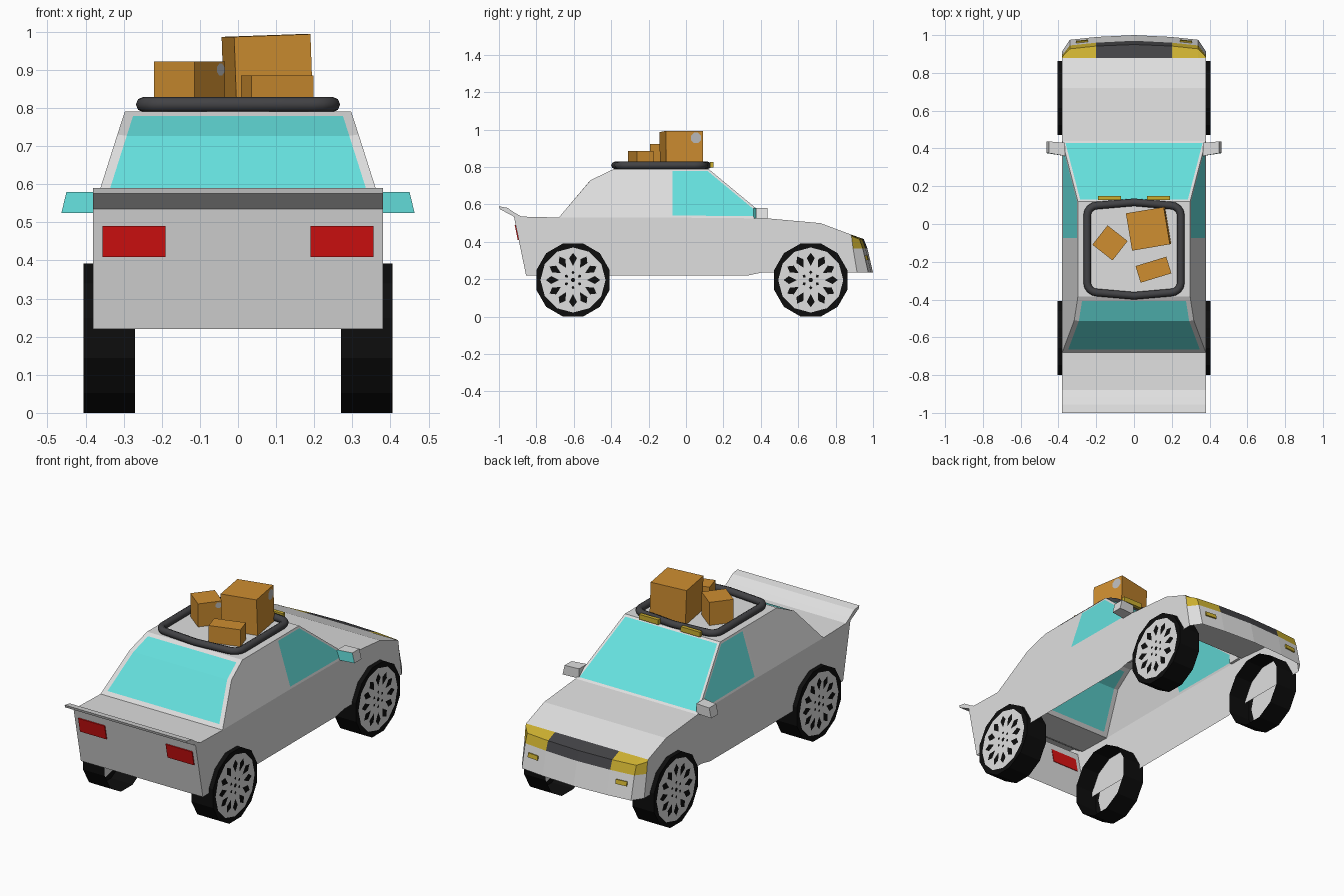
import bpy, bmesh, math
from mathutils import Matrix, Vector

if "Cube" in bpy.data.objects:
    bpy.data.objects.remove(bpy.data.objects["Cube"])

def mat(name, r, g, b):
    m = bpy.data.materials.new(name)
    m.diffuse_color = (r, g, b, 1)
    m.use_nodes = True
    m.node_tree.nodes["Principled BSDF"].inputs["Base Color"].default_value = m.diffuse_color
    return m

BODY = mat("light_grey_paint", .74, .74, .74)
GLASS = mat("cyan_glass", .13, .75, .73)
DARK = mat("dark_grey", .055, .055, .06)
BLACK = mat("black_rubber", .004, .004, .004)
YELLOW = mat("yellow_lamp", .60, .43, .03)
RED = mat("red_lamp", .72, .006, .006)
CARD = mat("cardboard", .62, .27, .03)
LABEL = mat("grey_label", .5, .5, .5)

def finish(name, bm, mats, recalc=True):
    bmesh.ops.remove_doubles(bm, verts=bm.verts, dist=1e-5)
    if recalc:
        bmesh.ops.recalc_face_normals(bm, faces=bm.faces)
    me = bpy.data.meshes.new(name)
    bm.to_mesh(me)
    bm.free()
    for m in mats:
        me.materials.append(m)
    ob = bpy.data.objects.new(name, me)
    bpy.context.collection.objects.link(ob)
    return ob

def face(bm, pts, m=0):
    f = bm.faces.new([bm.verts.new(p) for p in pts])
    f.material_index = m
    return f

def both(bm, pts, m=0):
    return [face(bm, pts, m), face(bm, [(-x, y, z) for x, y, z in reversed(pts)], m)]

def box(name, size, loc, m, rot=(0, 0, 0)):
    bm = bmesh.new()
    bmesh.ops.create_cube(bm, size=1)
    bmesh.ops.scale(bm, vec=size, verts=bm.verts)
    ob = finish(name, bm, [m])
    ob.location, ob.rotation_euler = loc, rot
    return ob

# ---- body shell (open underneath), profile points are (x, y, z)
W = .38
tail = [(W, -.855, .22), (W, -.92, .535), (W, -.995, .575), (W, -1, .59),
        (W, -.955, .582), (W, -.915, .555), (W, -.88, .535), (W, -.68, .53)]
D, C, Q, B = (.3165, -.51, .73), (.297, -.385, .79), (.297, -.085, .79), (.297, .12, .79)
A, P, E = (W, .44, .525), (W, -.085, .53), tail[-1]
front = [A, (W, .72, .50), (W, .88, .44)]
chain = tail + [D, C, Q, B] + front
bm = bmesh.new()
spans = []
for a, b in zip(chain, chain[1:]):
    spans.append(face(bm, [a, b, (-b[0], b[1], b[2]), (-a[0], a[1], a[2])]))
# lower sides, spoiler ends, rear pillars, side windows
both(bm, [tail[0], tail[1], tail[6], E, P] + front +
     [(W, .885, .43), (W, .893, .365), (W, .915, .235), (W, .40, .235), (W, .33, .22), (W, -.33, .22)])
both(bm, tail[1:7])
both(bm, [E, P, Q, C, D])
side_win = both(bm, [P, A, B, Q])

# nose: rows from bonnet edge to bumper bottom, columns outward
xs = [0, .2, .34, W]
rows = [[(x, .88, .44) for x in xs],
        [(0, .95, .415), (.2, .942, .415), (.34, .927, .415), (W, .885, .43)],
        [(0, .97, .365), (.2, .96, .365), (.34, .945, .365), (W, .893, .365)],
        [(0, 1, .235), (.2, .99, .235), (.34, .975, .235), (W, .915, .235)]]
for r in range(3):
    for c in range(3):
        m = 0 if r == 2 else (2 if c == 0 else 3)
        both(bm, [rows[r][c], rows[r][c + 1], rows[r + 1][c + 1], rows[r + 1][c]], m)
bmesh.ops.remove_doubles(bm, verts=bm.verts, dist=1e-5)

# glass: inset the window faces
n = len(tail)
rear_win = [spans[n - 1], spans[n]]
windscreen = [spans[n + 3]]
for group, t in ((rear_win, .025), (windscreen, .014), (side_win, .012)):
    bmesh.ops.inset_region(bm, faces=group, thickness=t, use_even_offset=True, use_boundary=True)
    for f in group:
        f.material_index = 1
finish("car_body", bm, [BODY, GLASS, DARK, YELLOW])

# ---- lamps
for s, side in ((1, "right"), (-1, "left")):
    box(f"tail_lamp_{side}", (.165, .008, .083), (s * .2725, -.9035, .45), RED, (.2035, 0, 0))
    box(f"fog_lamp_{side}", (.065, .012, .024), (s * .275, .965, .315), YELLOW, (.2, 0, -s * .1))
    box(f"rack_lamp_{side}", (.12, .02, .028), (s * .13, .137, .812), YELLOW)

    # door mirror, with glass on the rearward face
    bm = bmesh.new()
    lo = [(.365, .36, .525), (.463, .375, .525), (.463, .437, .525), (.365, .43, .525)]
    hi = [(.365, .36, .58), (.450, .375, .58), (.450, .437, .58), (.365, .43, .58)]
    lo, hi = [[(s * x, y, z) for x, y, z in q] for q in (lo, hi)]
    face(bm, lo)
    face(bm, hi)
    for i in range(4):
        j = (i + 1) % 4
        face(bm, [lo[i], lo[j], hi[j], hi[i]], 1 if i == 0 else 0)
    finish(f"door_mirror_{side}", bm, [BODY, GLASS])

# ---- wheels: open tube tyre, rim disc, dark diamond cut-outs
def ring(r, x, phase, k=12):
    return [(x, r * math.cos(math.tau * (i + phase) / k), r * math.sin(math.tau * (i + phase) / k))
            for i in range(k)]

def wheel(name, s, y):
    bm = bmesh.new()
    outer, inner, rim = ring(.203, .405, .5), ring(.203, .27, .5), ring(.174, .405, 0)
    for i in range(12):
        j = (i + 1) % 12
        face(bm, [outer[i], outer[j], inner[j], inner[i]], 0)
        face(bm, [outer[i], rim[j], outer[j]], 0)
        face(bm, [rim[i], rim[j], outer[i]], 0)
    face(bm, rim, 1)
    for i in range(12):
        rot = Matrix.Rotation(math.tau * i / 12, 3, 'X')
        for r0, r1, w in ((.075, .145, .021), (.03, .05, .009)):
            if r0 < .05 and i % 2:
                continue
            mid = r0 + (r1 - r0) * .6
            face(bm, [rot @ Vector((.4065, a, b)) for a, b in ((0, r0), (w, mid), (0, r1), (-w, mid))], 0)
    face(bm, ring(.012, .4065, 0, 6), 0)
    if s < 0:
        bmesh.ops.scale(bm, vec=(-1, 1, 1), verts=bm.verts)
    for f in bm.faces:
        f.normal_update()
        flat = abs(f.normal.x) > .5
        c = f.calc_center_median()
        out = f.normal.x * s if flat else f.normal.dot(Vector((0, c.y, c.z)))
        if out < 0:
            f.normal_flip()
    finish(name, bm, [BLACK, BODY], False).location = (0, y, .196)

for s, side in ((1, "right"), (-1, "left")):
    wheel(f"rear_wheel_{side}", s, -.604)
    wheel(f"front_wheel_{side}", s, .667)

# ---- roof rack: closed tube with rounded corners and bowed ends
pts = []
for q, (cx, cy) in enumerate(((.195, .045), (-.195, .045), (-.195, -.31), (.195, -.31))):
    for k in range(5):
        a = math.pi / 2 * (q + k / 4)
        pts.append((cx + .053 * math.cos(a), cy + .053 * math.sin(a)))
    if q == 0:
        pts.append((0, .115))
    if q == 2:
        pts.append((0, -.38))
cu = bpy.data.curves.new("roof_rack", 'CURVE')
cu.dimensions = '3D'
cu.bevel_depth, cu.bevel_resolution = .02, 2
sp = cu.splines.new('POLY')
sp.points.add(len(pts) - 1)
for p, (x, y) in zip(sp.points, pts):
    p.co = (x, y, .809, 1)
sp.use_cyclic_u = True
cu.materials.append(DARK)
rack = bpy.data.objects.new("roof_rack", cu)
bpy.context.collection.objects.link(rack)
bpy.context.view_layer.objects.active = rack
rack.select_set(True)
bpy.ops.object.convert(target='MESH')
bpy.ops.object.shade_smooth_by_angle(angle=math.radians(50))

# ---- cardboard boxes, two with a label on one side
def parcel(name, size, loc, turn, label=0, tilt=0):
    bm = bmesh.new()
    bmesh.ops.create_cube(bm, size=1)
    bmesh.ops.scale(bm, vec=size, verts=bm.verts)
    if label:
        dy, dz = size[1] / 2 - label * 1.25, size[2] / 2 - label * 1.25
        face(bm, [(size[0] / 2 + .002, y + dy, z + dz) for _, y, z in ring(label, 0, .5, 8)], 1)
    ob = finish(name, bm, [CARD, LABEL])
    ob.location = loc
    ob.rotation_euler = (0, math.radians(tilt), math.radians(turn))

parcel("large_box", (.203, .2, .2), (.077, -.025, .89), 9.5, .03, -2)
parcel("medium_box", (.135, .13, .13), (-.127, -.1, .857), -38, .017)
parcel("small_box", (.17, .092, .095), (.103, -.242, .838), 17)
